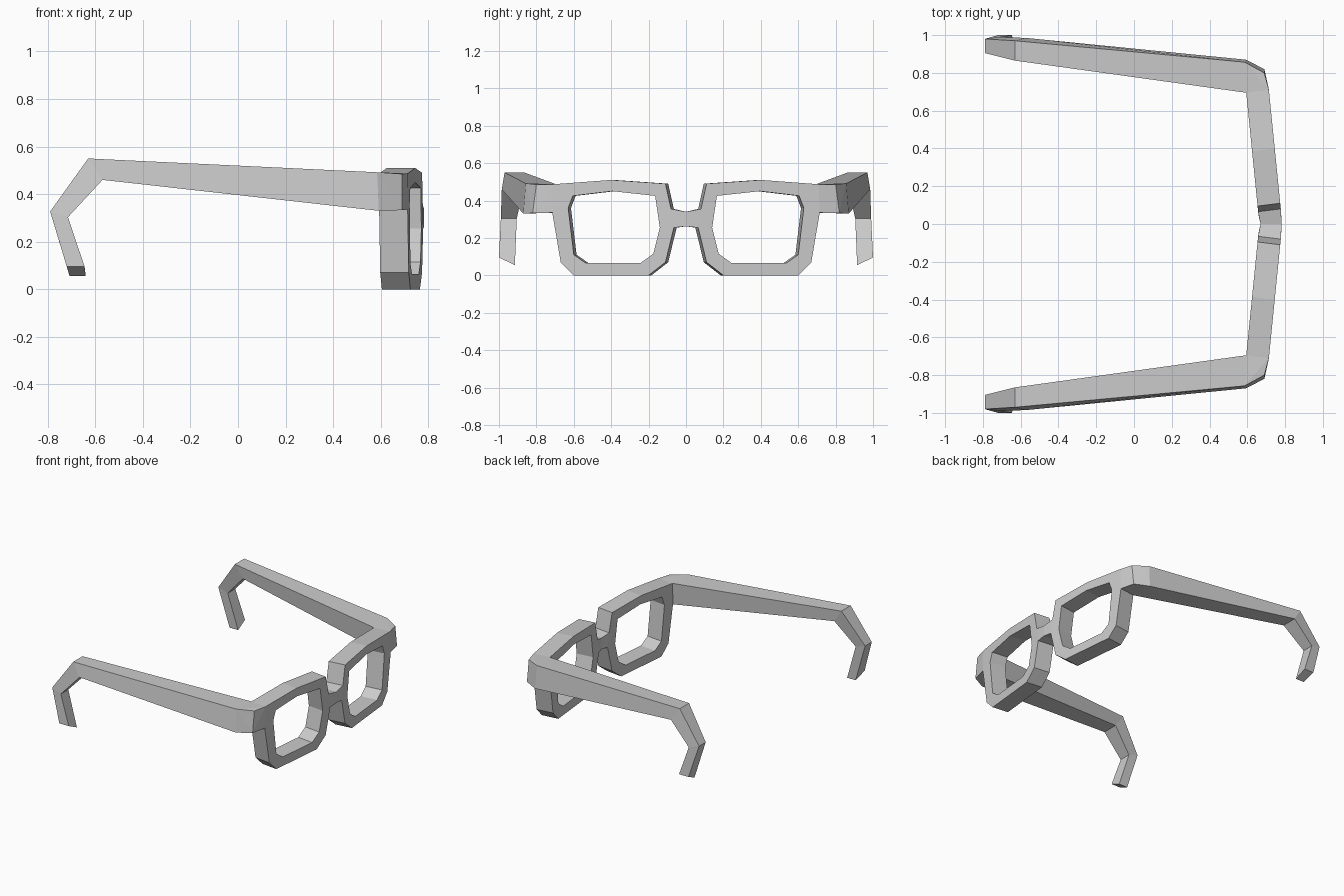
import bpy
import bmesh

cube = bpy.data.objects.get("Cube")
if cube:
    bpy.data.objects.remove(cube, do_unlink=True)

# Single frame colour
grey = bpy.data.materials.new("frame_grey")
grey.use_nodes = True
colour = (0.6, 0.6, 0.6, 1)
grey.diffuse_color = colour
grey.node_tree.nodes["Principled BSDF"].inputs["Base Color"].default_value = colour


def front(y, z):
    """Point on the front plane, which sweeps back towards the sides."""
    return (0.785 - 0.1 * y, y, z)


def back(y, z):
    """Matching point on the rear plane of the frame."""
    return (0.665 - 0.1 * y, y - 0.015, z)


def finish(bm, name, mirror):
    bmesh.ops.recalc_face_normals(bm, faces=bm.faces[:])
    mesh = bpy.data.meshes.new(name)
    bm.to_mesh(mesh)
    bm.free()
    mesh.materials.append(grey)
    obj = bpy.data.objects.new(name, mesh)
    bpy.context.collection.objects.link(obj)
    if mirror:
        mod = obj.modifiers.new("mirror", 'MIRROR')
        mod.use_axis = (False, True, False)
        mod.use_mirror_merge = False


def loft(name, sections, closed=False, mirror=True):
    """Skin a row of four-point sections, capped or joined into a ring."""
    bm = bmesh.new()
    rings = [[bm.verts.new(p) for p in s] for s in sections]
    pairs = list(zip(rings, rings[1:]))
    if closed:
        pairs.append((rings[-1], rings[0]))
    else:
        bm.faces.new(rings[0])
        bm.faces.new(rings[-1])
    for a, b in pairs:
        for i in range(4):
            j = (i + 1) % 4
            bm.faces.new((a[i], a[j], b[j], b[i]))
    finish(bm, name, mirror)


# Lens rims: outer and inner outlines as (y, z)
outer = [(0.08, 0.355), (0.11, 0.49), (0.40, 0.51), (0.71, 0.487), (0.715, 0.335),
         (0.67, 0.07), (0.60, 0), (0.20, 0), (0.11, 0.07), (0.065, 0.255)]
inner = [(0.154, 0.35), (0.165, 0.425), (0.395, 0.45), (0.605, 0.425), (0.63, 0.36),
         (0.60, 0.11), (0.535, 0.065), (0.245, 0.065), (0.175, 0.115), (0.14, 0.255)]
loft("lens_rim", [(front(*o), back(*o), back(*i), front(*i))
                  for o, i in zip(outer, inner)], closed=True)

# Nose bridge
top, low = outer[0], outer[-1]
side = [front(*top), back(*top), back(*low), front(*low)]
middle = [(0.782, 0, 0.34), (0.67, 0, 0.34), (0.67, 0, 0.262), (0.782, 0, 0.262)]
loft("nose_bridge", [side, middle, [(x, -y, z) for x, y, z in side]], mirror=False)

# Chamfered corner joining rim and temple
rim_top, rim_low = outer[3], outer[4]
hinge = [(0.585, 0.857, 0.492), (0.592, 0.87, 0.33), back(*rim_low), back(*rim_top)]
bm = bmesh.new()
for p in hinge + [front(*rim_top), front(*rim_low), (0.69, 0.80, 0.485), (0.69, 0.82, 0.333)]:
    bm.verts.new(p)
bmesh.ops.convex_hull(bm, input=bm.verts[:])
finish(bm, "hinge_corner", True)

# Temple arm with hooked ear end: outer top, outer low, inner low, inner top
loft("temple_arm", [
    hinge,
    [(-0.63, 0.97, 0.55), (-0.57, 0.985, 0.46), (-0.57, 0.87, 0.46), (-0.63, 0.865, 0.55)],
    [(-0.79, 0.98, 0.327), (-0.715, 0.99, 0.303), (-0.715, 0.905, 0.303), (-0.79, 0.905, 0.327)],
    [(-0.72, 1.0, 0.095), (-0.645, 1.0, 0.095), (-0.64, 0.915, 0.055), (-0.708, 0.915, 0.055)],
])
